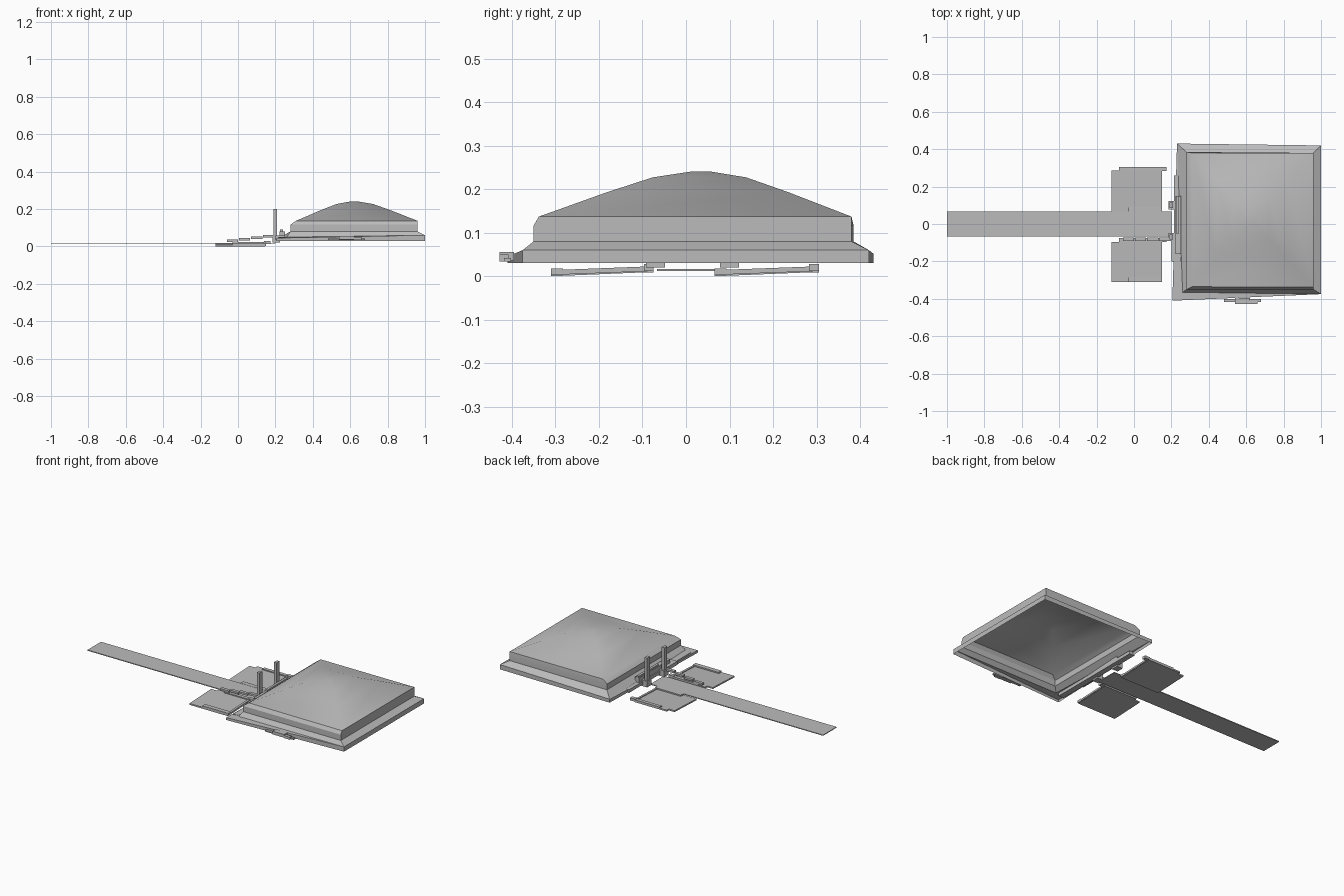
import bpy
import bmesh
import math

cube = bpy.data.objects.get("Cube")
if cube:
    bpy.data.objects.remove(cube, do_unlink=True)

grey = bpy.data.materials.new("plain grey")
grey.use_nodes = True
colour = (0.5, 0.5, 0.5, 1)
grey.diffuse_color = colour
grey.node_tree.nodes["Principled BSDF"].inputs["Base Color"].default_value = colour


def finish(name, bm, smooth=False):
    bmesh.ops.recalc_face_normals(bm, faces=bm.faces[:])
    mesh = bpy.data.meshes.new(name)
    bm.to_mesh(mesh)
    bm.free()
    mesh.materials.append(grey)
    obj = bpy.data.objects.new(name, mesh)
    bpy.context.collection.objects.link(obj)
    if smooth:
        bpy.ops.object.select_all(action="DESELECT")
        obj.select_set(True)
        bpy.context.view_layer.objects.active = obj
        bpy.ops.object.shade_smooth_by_angle(angle=math.radians(32))
    return obj


def box(name, x, y, z, rise=0):
    """Box from (min, max) ranges; rise lifts its far y end."""
    bm = bmesh.new()
    bmesh.ops.create_cube(bm, size=1)
    for v in bm.verts:
        far = v.co.y > 0
        v.co = [r[0] if c < 0 else r[1] for c, r in zip(v.co, (x, y, z))]
        v.co.z += rise if far else 0
    return finish(name, bm)


# Domed hall: an open shell lofted through four-cornered rings
outer = [(0.205, -0.41), (1, -0.375), (1, 0.42), (0.23, 0.43)]
foot = [(0.26, -0.365), (1, -0.375), (1, 0.42), (0.23, 0.43)]
wall = [(0.28, -0.35), (0.96, -0.35), (0.96, 0.38), (0.28, 0.385)]
eave = [(0.31, -0.335), (0.96, -0.338), (0.96, 0.38), (0.31, 0.38)]
rings = [
    [(x, y, 0.03) for x, y in outer],
    [(x, y, z) for (x, y), z in zip(outer, (0.045, 0.06, 0.06, 0.05))],
    [(x, y, z) for (x, y), z in zip(foot, (0.05, 0.06, 0.06, 0.052))],
    [(x, y, 0.08) for x, y in wall],
    [(x, y, 0.116) for x, y in wall],
    [(x, y, 0.137) for x, y in eave],
]
peak_x, peak_y = 0.62, 0.035
for scale, height in ((0.58, 0.193), (0.3, 0.227), (0.07, 0.24)):
    rings.append([(peak_x + (x - peak_x) * scale, peak_y + (y - peak_y) * scale, height)
                  for x, y in eave])
bm = bmesh.new()
loops = [[bm.verts.new(p) for p in ring] for ring in rings]
for low, high in zip(loops, loops[1:]):
    for i in range(4):
        j = (i + 1) % 4
        bm.faces.new((low[i], low[j], high[j], high[i]))
bm.faces.new(loops[-1])
bmesh.ops.remove_doubles(bm, verts=bm.verts[:], dist=0.0005)
finish("domed_hall", bm, smooth=True)

# Long approach walkway
box("walkway", (-1, 0.2), (-0.067, 0.067), (0.012, 0.017))

# Side terraces, each tilted, with edge strips and end blocks
for side, y0, y1 in (("right", -0.31, -0.075), ("left", 0.065, 0.305)):
    box(side + "_terrace", (-0.12, 0.145), (y0, y1 - 0.02), (0, 0.009), 0.009)
    box(side + "_terrace_tip", (-0.08, 0.145), (y1 - 0.02, y1), (0.009, 0.018))
    box(side + "_terrace_edge", (0.137, 0.15), (y0, y1), (0.003, 0.014), 0.009)
    box(side + "_near_kerb", (-0.03, 0.15), (y0, y0 + 0.028), (0.003, 0.018))
    box(side + "_far_kerb", (-0.03, 0.15), (y1 - 0.022, y1), (0.012, 0.024))
    box(side + "_far_block", (0.14, 0.175), (y1 - 0.022, y1), (0.012, 0.028))

# Small stepped blocks beside the walkway
for i in range(4):
    x = -0.06 + i * 0.065
    z = 0.024 + i * 0.008
    box("step_block_%d" % (i + 1), (x, x + 0.06), (-0.092, -0.072), (z, z + 0.012))

# Gate pillars
for side, y in (("right", -0.07), ("left", 0.1)):
    box(side + "_gate_pillar", (0.19, 0.208), (y - 0.014, y + 0.014), (0.04, 0.2))
    box(side + "_pillar_foot", (0.185, 0.225), (y - 0.022, y + 0.022), (0.02, 0.058))

# Entrance wall with stepped sections
box("entrance_wall", (0.215, 0.25), (-0.355, 0.26), (0.03, 0.05))
box("entrance_sill", (0.2, 0.25), (-0.2, -0.05), (0.035, 0.058))
box("entrance_lintel", (0.222, 0.25), (-0.16, 0.15), (0.05, 0.08))
box("entrance_cap", (0.225, 0.24), (-0.05, 0.15), (0.08, 0.09))

# Detached side porch
box("porch_slab", (0.48, 0.68), (-0.418, -0.402), (0.034, 0.042))
box("porch_block", (0.54, 0.62), (-0.428, -0.395), (0.036, 0.056))
box("porch_step", (0.62, 0.66), (-0.428, -0.408), (0.034, 0.05))
